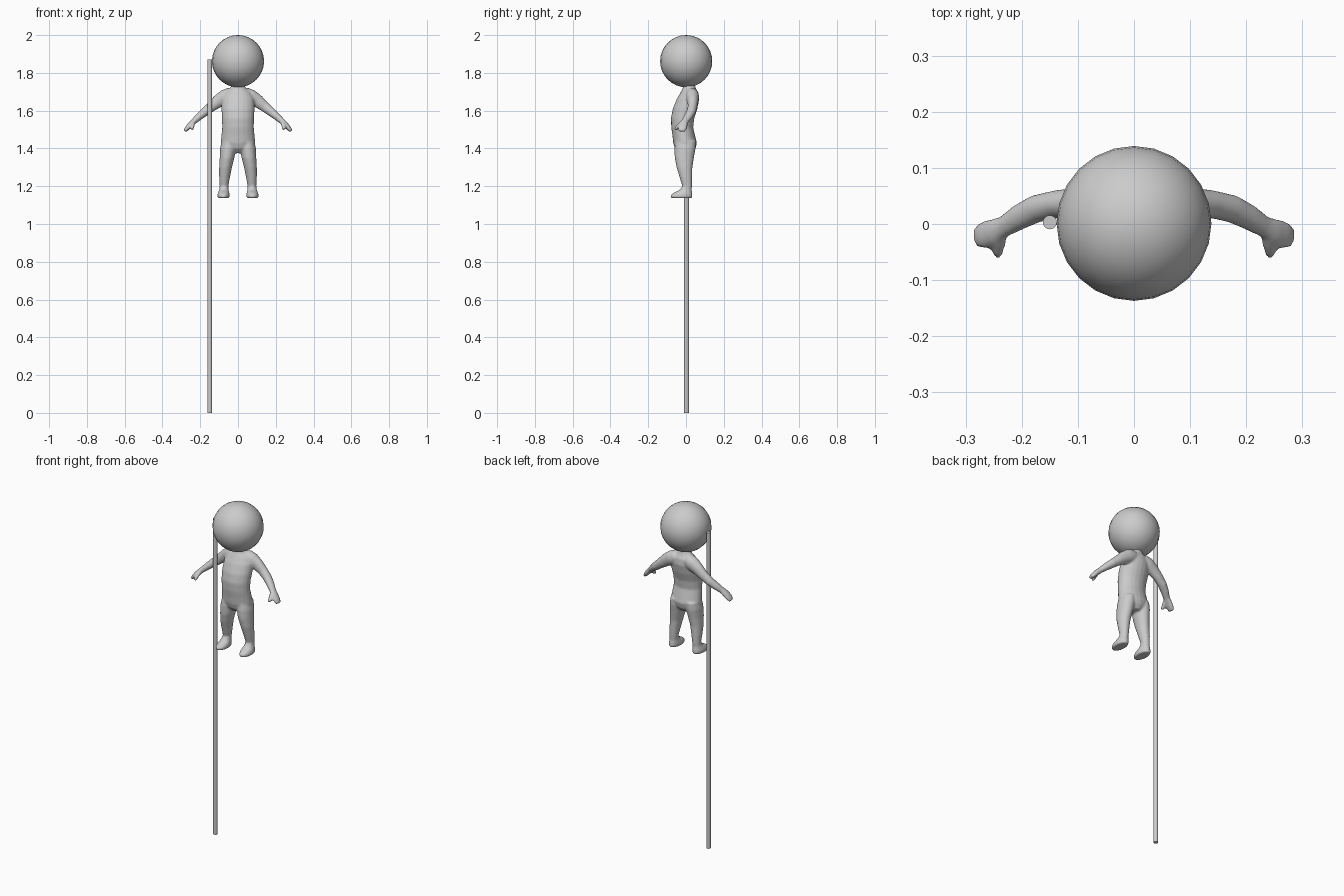
import bpy, bmesh, math
from mathutils import Vector

if "Cube" in bpy.data.objects:
    bpy.data.objects.remove(bpy.data.objects["Cube"])

grey = bpy.data.materials.new("plain grey")
grey.diffuse_color = (0.6, 0.6, 0.6, 1)
grey.use_nodes = True
grey.node_tree.nodes["Principled BSDF"].inputs["Base Color"].default_value = grey.diffuse_color


def loft(bm, rings, horizontal=True, n=20):
    """Skin elliptical rings (x, y, z, half width, half depth), capped at both ends."""
    pts = [Vector(r[:3]) for r in rings]
    loops = []
    for i, r in enumerate(rings):
        t = Vector((0, 0, 1))
        if not horizontal:
            t = (pts[min(i + 1, len(pts) - 1)] - pts[max(i - 1, 0)]).normalized()
        u = t.cross(Vector((0, 1, 0))).normalized()
        v = t.cross(u)
        loops.append([bm.verts.new(pts[i] + u * r[3] * math.cos(a) + v * r[4] * math.sin(a))
                      for a in (2 * math.pi * k / n for k in range(n))])
    for a, b in zip(loops, loops[1:]):
        for k in range(n):
            bm.faces.new((a[k], a[(k + 1) % n], b[(k + 1) % n], b[k]))
    bm.faces.new(loops[0][::-1])
    bm.faces.new(loops[-1])


def mirrored(rings):
    return [(-r[0],) + r[1:] for r in rings]


def finish(name, bm):
    bmesh.ops.recalc_face_normals(bm, faces=bm.faces)
    me = bpy.data.meshes.new(name)
    bm.to_mesh(me)
    bm.free()
    me.materials.append(grey)
    ob = bpy.data.objects.new(name, me)
    bpy.context.collection.objects.link(ob)
    bpy.ops.object.select_all(action='DESELECT')
    bpy.context.view_layer.objects.active = ob
    ob.select_set(True)
    return ob


# body: torso, legs with feet, arms, hands, blended into one skin
torso = [(0, 0.000, 1.375, .030, .035), (0, -.004, 1.40, .075, .055),
         (0, -.005, 1.43, .092, .063), (0, -.012, 1.47, .088, .060),
         (0, -.020, 1.51, .084, .058), (0, -.018, 1.56, .085, .062),
         (0, -.005, 1.61, .088, .065), (0, .010, 1.66, .086, .060),
         (0, .018, 1.695, .070, .048), (0, .018, 1.715, .046, .036),
         (0, .016, 1.735, .034, .031), (0, .012, 1.78, .036, .034)]
leg = [(.077, -.024, 1.137, .031, .057), (.077, -.024, 1.153, .033, .059),
       (.076, -.016, 1.166, .030, .049), (.075, -.002, 1.180, .025, .032),
       (.074, .006, 1.20, .023, .026), (.071, -.001, 1.25, .029, .034),
       (.066, -.008, 1.30, .034, .042), (.058, -.009, 1.35, .039, .051),
       (.052, -.005, 1.40, .043, .056), (.047, -.002, 1.44, .040, .054)]
arm = [(.035, .030, 1.685, .040, .036), (.070, .034, 1.672, .040, .036),
       (.105, .036, 1.650, .035, .029), (.140, .035, 1.622, .028, .025),
       (.175, .027, 1.594, .024, .025), (.205, .012, 1.569, .020, .023),
       (.232, -.005, 1.545, .016, .019), (.250, -.014, 1.528, .015, .024),
       (.268, -.020, 1.508, .013, .025), (.281, -.023, 1.491, .009, .018)]
thumb = [(.236, -.015, 1.538, .011, .013), (.240, -.034, 1.524, .012, .012),
         (.243, -.048, 1.510, .011, .011), (.242, -.057, 1.499, .007, .008)]
bm = bmesh.new()
loft(bm, torso)
for side in (lambda r: r, mirrored):
    loft(bm, side(leg))
    loft(bm, side(arm), False)
    loft(bm, side(thumb), False, 10)
body = finish("body", bm)
remesh = body.modifiers.new("blend", 'REMESH')
remesh.mode = 'VOXEL'
remesh.voxel_size = 0.005
remesh.use_smooth_shade = True
smooth = body.modifiers.new("soften", 'SMOOTH')
smooth.factor = 0.5
smooth.iterations = 8
for m in ("blend", "soften"):
    bpy.ops.object.modifier_apply(modifier=m)
bpy.ops.object.shade_smooth_by_angle(angle=math.radians(50))

# head
bm = bmesh.new()
bmesh.ops.create_uvsphere(bm, u_segments=24, v_segments=16, radius=0.138)
bmesh.ops.translate(bm, verts=bm.verts, vec=(0, 0.001, 1.862))
finish("head", bm)
bpy.ops.object.shade_smooth()

# pole held at the side
bm = bmesh.new()
bmesh.ops.create_cone(bm, cap_ends=True, segments=16, radius1=.0125, radius2=.0125, depth=1.87)
bmesh.ops.translate(bm, verts=bm.verts, vec=(-.15, .003, .935))
finish("pole", bm)
bpy.ops.object.shade_smooth_by_angle(angle=math.radians(40))
